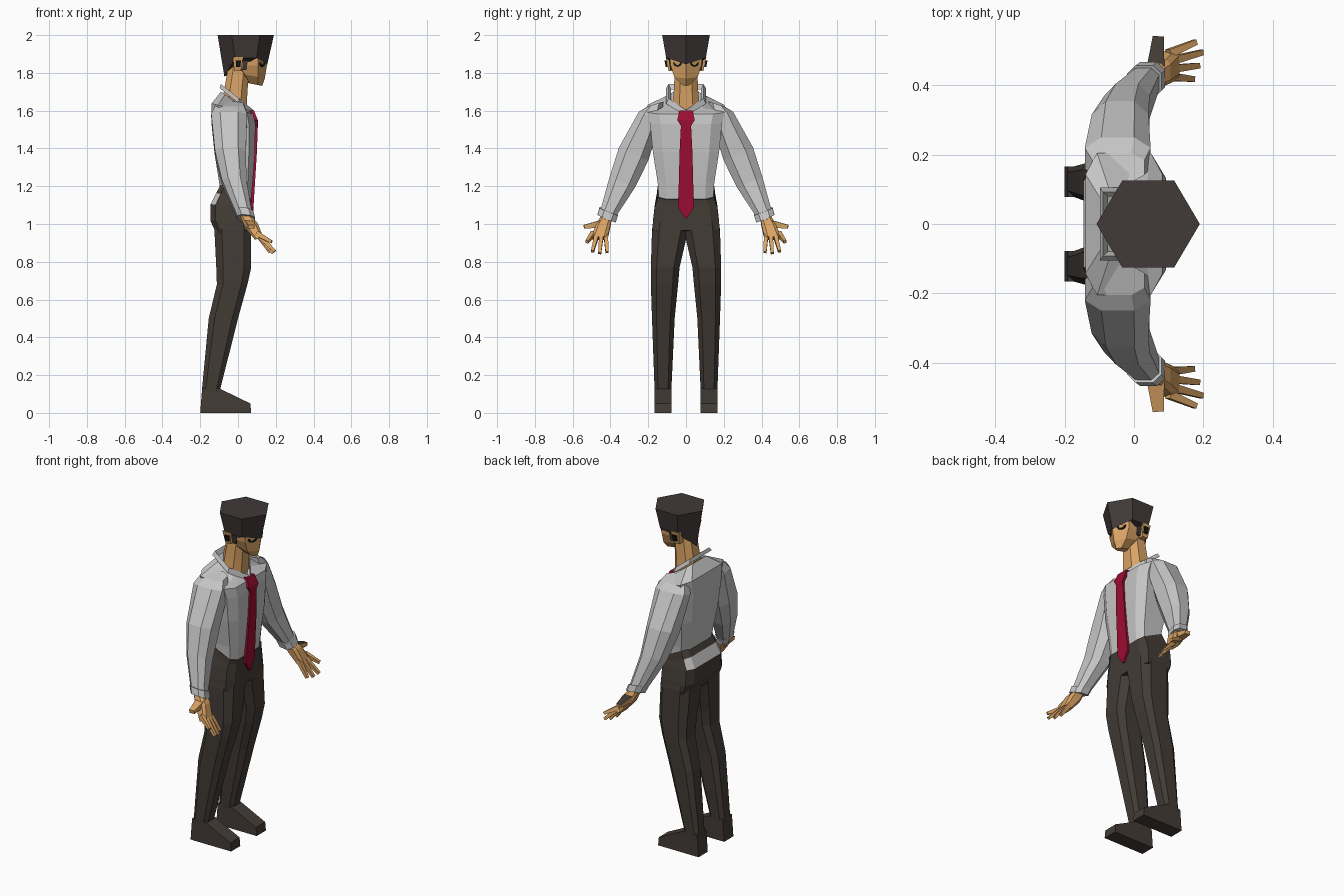
import bpy, bmesh, math
from mathutils import Vector

if "Cube" in bpy.data.objects:
    bpy.data.objects.remove(bpy.data.objects["Cube"])

def mat(name, rgb):
    m = bpy.data.materials.new(name)
    m.diffuse_color = (*rgb, 1)
    m.use_nodes = True
    m.node_tree.nodes["Principled BSDF"].inputs["Base Color"].default_value = m.diffuse_color
    return m

SKIN = mat("skin", (0.70, 0.37, 0.13))
SHIRT = mat("shirt_grey", (0.56, 0.56, 0.56))
PANTS = mat("trouser_brown", (0.056, 0.045, 0.037))
HAIR = mat("hair_dark", (0.052, 0.042, 0.039))
TIE = mat("tie_red", (0.34, 0.004, 0.032))
BLACK = mat("eye_black", (0.008, 0.008, 0.008))

# Cross-section templates in the unit square (x, y)
def chamfer(c):
    return [(1, -c), (1, c), (c, 1), (-c, 1), (-1, c), (-1, -c), (-c, -1), (c, -1)]
BOX = [(1, -1), (1, 1), (-1, 1), (-1, -1)]
HEX = [(1, 0), (.5, 1), (-.5, 1), (-1, 0), (-.5, -1), (.5, -1)]
VFRONT = [(1, 0), (.1, 1), (-1, 1), (-1, -1), (.1, -1)]

def ring(shape, z, x0, x1, y0, y1, tx=0, ty=0):
    """Section filling a rectangle at height z, tilted by slopes tx, ty."""
    hx, hy = (x1 - x0) / 2, (y1 - y0) / 2
    return [Vector(((x0 + x1) / 2 + a * hx, (y0 + y1) / 2 + b * hy,
                    z + tx * a * hx + ty * b * hy)) for a, b in shape]

def loft(name, rings, material, mirror=False, caps=True):
    bm = bmesh.new()
    vs = [[bm.verts.new(p) for p in r] for r in rings]
    n = len(vs[0])
    for a, b in zip(vs, vs[1:]):
        for i in range(n):
            j = (i + 1) % n
            bm.faces.new((a[i], a[j], b[j], b[i]))
    if caps:
        bm.faces.new(vs[0])
        bm.faces.new(vs[-1])
    bmesh.ops.recalc_face_normals(bm, faces=bm.faces)
    me = bpy.data.meshes.new(name)
    bm.to_mesh(me)
    bm.free()
    ob = bpy.data.objects.new(name, me)
    bpy.context.collection.objects.link(ob)
    me.materials.append(material)
    if mirror:
        m = ob.modifiers.new("mirror", 'MIRROR')
        m.use_axis = (False, True, False)
        m.use_mirror_merge = False
    return ob

def stick(name, p, q, r0, r1, material, mirror=False):
    """Tapered four-sided bar from p to q; r0, r1 are (x, y) half sizes."""
    p, q = Vector(p), Vector(q)
    d = (q - p).normalized()
    u = Vector((0, 1, 0)) if abs(d.y) < .8 else Vector((0, 0, 1))
    u = (u - d * u.dot(d)).normalized()
    v = d.cross(u)
    rings = [[c + u * a * r[0] + v * b * r[1] for a, b in BOX] for c, r in ((p, r0), (q, r1))]
    return loft(name, rings, material, mirror)

# Shoes: side profile extruded across
profile = [(-.20, 0), (.07, 0), (.065, .05), (-.10, .13), (-.19, .13)]
loft("shoes", [[Vector((x, y, z)) for x, z in profile] for y in (.078, .166)], PANTS, True)

# Trouser legs and hips
C = chamfer(.6)
loft("trouser_legs", [ring(C, *s) for s in (
    (.11, -.192, -.098, .078, .166), (.50, -.155, 0, .06, .18), (.68, -.112, .05, .042, .186),
    (.77, -.115, .07, .034, .186), (.97, -.125, .07, -.012, .18), (1.03, -.13, .068, -.02, .172))],
    PANTS, True)
C = chamfer(.75)
def hip(zf, zb, x0, x1, y):
    return ring(C, (zf + zb) / 2, x0, x1, -y, y, (zf - zb) / (x1 - x0))
hips = loft("trouser_hips", [hip(.965, .955, -.118, .07, .178), hip(1.02, 1.015, -.145, .07, .175),
    hip(1.09, 1.105, -.145, .07, .165), hip(1.11, 1.165, -.115, .07, .155),
    hip(1.13, 1.21, -.09, .072, .15)], PANTS)
# Shirt tail showing at the back of the hips
hips.data.materials.append(SHIRT)
for f in hips.data.polygons:
    if f.normal.x < -.6 and 1.12 < f.center.z < 1.16:
        f.material_index = 1

# Shirt body
C = chamfer(.7)
loft("shirt_body", [ring(C, z, x0, x1, -y, y, t) for z, x0, x1, y, t in (
    (1.10, -.08, .066, .142, 0), (1.22, -.10, .078, .15, 0), (1.38, -.125, .09, .175, 0),
    (1.53, -.14, .092, .19, 0), (1.61, -.14, .082, .205, -.25), (1.65, -.09, .055, .09, -.7))], SHIRT)

# Sleeves and cuffs
C = chamfer(.5)
loft("sleeves", [ring(C, *s) for s in (
    (1.635, -.12, .03, .12, .205, 0, -.3), (1.575, -.142, .048, .13, .25, 0, .3),
    (1.37, -.122, .042, .20, .355, 0, .45), (1.22, -.085, .045, .27, .405, 0, .4),
    (1.05, -.01, .075, .375, .455, 0, .4))], SHIRT, True)
loft("cuffs", [ring(C, *s) for s in (
    (1.068, -.02, .08, .360, .458, -.1, .4), (1.03, -.005, .09, .372, .468, -.1, .4))], SHIRT, True)

# Collar with a V front
loft("collar", [ring(VFRONT, *s) for s in (
    (1.645, -.098, .09, -.105, .105, -.8), (1.672, -.09, .082, -.092, .092, -.8),
    (1.655, -.075, .065, -.08, .08, -.8))], SHIRT, caps=False)

# Tie
loft("tie", [ring(BOX, z, x - .03, x, -w, w) for z, w, x in (
    (1.60, .035, .085), (1.55, .046, .105), (1.52, .027, .105), (1.38, .034, .10),
    (1.22, .038, .09), (1.09, .043, .082), (1.03, .004, .08))], TIE)

# Hands: palm, four fingers, thumb
loft("palms", [ring(chamfer(.6), *s) for s in (
    (1.045, .01, .07, .39, .45, 0, 0), (.99, .04, .105, .40, .475, .4, 0),
    (.925, .09, .132, .415, .505, .4, 0))], SKIN, True)
for i, (y0, y1, x1, z1) in enumerate(((.425, .418, .17, .85), (.447, .457, .185, .845),
                                      (.470, .495, .195, .855), (.492, .525, .178, .905))):
    stick(f"finger_{i + 1}", (.10, y0, .95), (x1, y1, z1), (.012, .014), (.008, .008), SKIN, True)
for side, label in ((1, "left"), (-1, "right")):
    thumb = stick("thumb_" + label, (.06, .425 * side, 1.005), (.07, .54 * side, .985),
                  (.022, .028), (.01, .016), SKIN)
    if side == 1:   # dark top on one thumb only
        thumb.data.materials.append(PANTS)
        for f in thumb.data.polygons:
            if f.normal.z > .6:
                f.material_index = 1

# Neck and head
loft("neck", [ring(chamfer(.5), *s) for s in (
    (1.60, -.085, .045, -.075, .075), (1.70, -.075, .05, -.065, .065),
    (1.84, -.05, .06, -.058, .058))], SKIN)
loft("head", [ring(HEX, *s) for s in (
    (1.74, .04, .128, -.02, .02, -.2), (1.785, 0, .142, -.062, .062, -.2),
    (1.84, -.04, .153, -.082, .082), (1.92, -.05, .158, -.09, .09))], SKIN)

# Hair: flared hexagonal block, lower at the nape and brow
brim = ring(HEX, 1.88, -.072, .155, -.105, .105)
brim[0].z, brim[3].z = 1.845, 1.78
loft("hair", [brim, ring(HEX, 2.0, -.108, .19, -.126, .126)], HAIR)

# Ears, sideburns
loft("ears", [ring(BOX, 1.81, -.02, .015, .06, .092), ring(BOX, 1.885, -.028, .028, .06, .108)], SKIN, True)
loft("sideburns", [ring(BOX, 1.815, .025, .045, .06, .084), ring(BOX, 1.89, .02, .055, .06, .094)], HAIR, True)
loft("ear_marks", [ring(BOX, 1.83, -.01, .012, .095, .107), ring(BOX, 1.865, -.012, .016, .1, .114)], BLACK, True)

# Eyes: thin crescents on the slanted faces of the head
def eye_arc(r, out):
    pts = []
    for i in range(7):
        a = math.pi * (1.0 + i / 6)
        y, z = .045 + r * math.cos(a), 1.856 + r * 1.0 * math.sin(a)
        pts.append(Vector((.1535 - y * .58 + out, y, z)))
    return pts
outer, inner = eye_arc(.024, .004), eye_arc(.014, .004)
back_o, back_i = eye_arc(.024, -.004), eye_arc(.014, -.004)
loft("eyes", [list(r) for r in zip(outer, inner, back_i, back_o)], BLACK, True)
